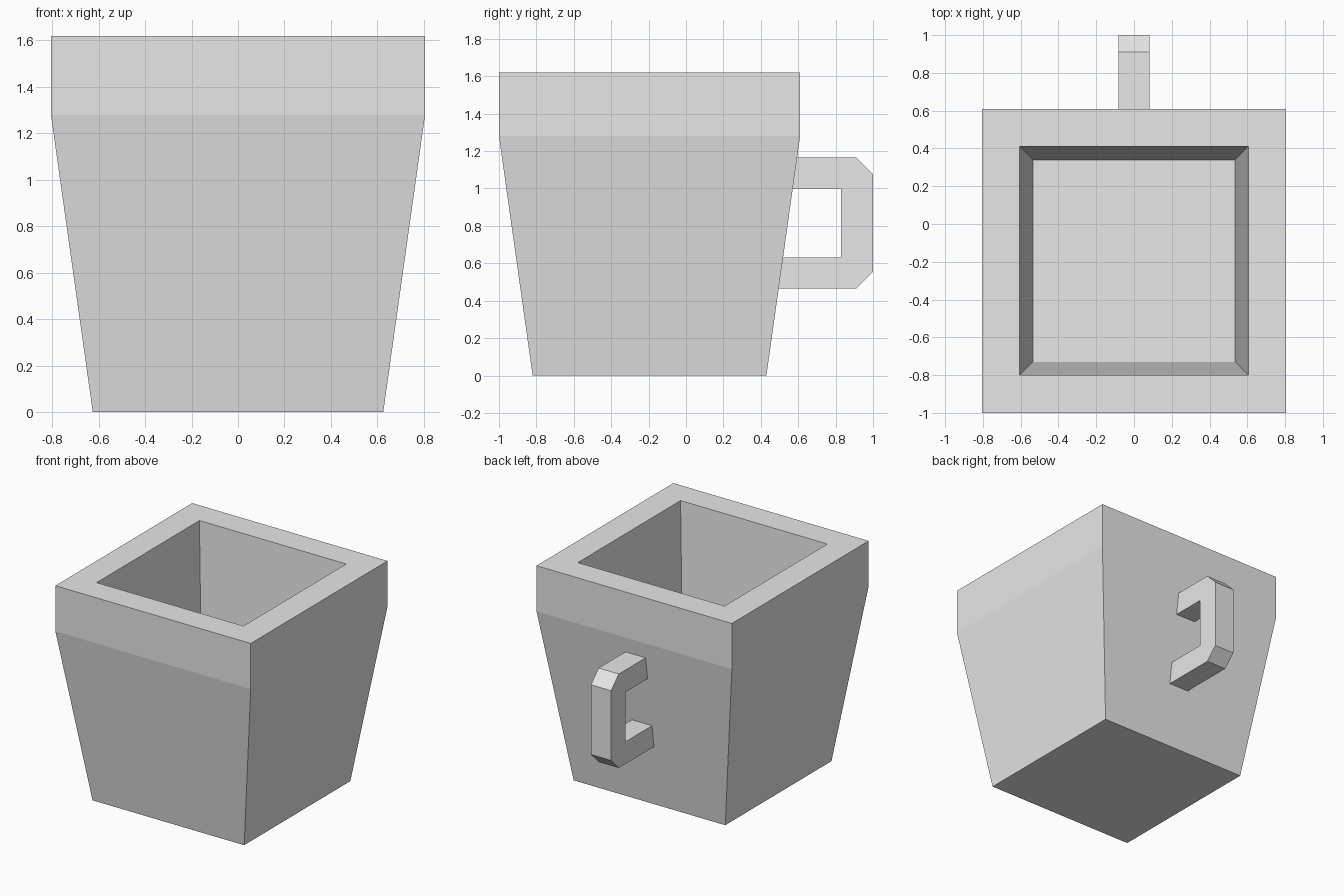
import bpy
import bmesh

cube = bpy.data.objects.get("Cube")
if cube:
    bpy.data.objects.remove(cube, do_unlink=True)

CENTRE_Y = -0.195   # the cup sits forward, leaving room for the handle

clay = bpy.data.materials.new("light grey")
clay.use_nodes = True
grey = (0.8, 0.8, 0.8, 1.0)
clay.diffuse_color = grey
clay.node_tree.nodes["Principled BSDF"].inputs["Base Color"].default_value = grey


def add_object(name, bm):
    bmesh.ops.recalc_face_normals(bm, faces=bm.faces)
    mesh = bpy.data.meshes.new(name)
    bm.to_mesh(mesh)
    bm.free()
    mesh.materials.append(clay)
    obj = bpy.data.objects.new(name, mesh)
    bpy.context.collection.objects.link(obj)
    return obj


def square_loft(name, sections):
    """Join square rings (half width, height) and cap both ends."""
    bm = bmesh.new()
    rings = []
    for half, z in sections:
        corners = [(-1, -1), (1, -1), (1, 1), (-1, 1)]
        rings.append([bm.verts.new((sx * half, CENTRE_Y + sy * half, z))
                      for sx, sy in corners])
    for low, high in zip(rings, rings[1:]):
        for i in range(4):
            j = (i + 1) % 4
            bm.faces.new((low[i], low[j], high[j], high[i]))
    bm.faces.new(rings[0])
    bm.faces.new(rings[-1])
    return add_object(name, bm)


def side_extrusion(name, profile, half_width):
    """Extrude a (y, z) outline across x."""
    bm = bmesh.new()
    face = bm.faces.new([bm.verts.new((-half_width, y, z)) for y, z in profile])
    moved = bmesh.ops.extrude_face_region(bm, geom=[face], use_keep_orig=True)
    verts = [v for v in moved["geom"] if isinstance(v, bmesh.types.BMVert)]
    bmesh.ops.translate(bm, verts=verts, vec=(2 * half_width, 0, 0))
    return add_object(name, bm)


# Cup: tapered body, upright rim band, thick lip, hollow with a floor
square_loft("cup", [(0.625, 0), (0.805, 1.28), (0.805, 1.62),
                    (0.605, 1.62), (0.535, 0.2)])

# Handle: square bracket with chamfered outer corners, set into the back wall
side_extrusion("handle", [
    (0.48, 0.465), (0.91, 0.465), (1.0, 0.555), (1.0, 1.075), (0.91, 1.165),
    (0.56, 1.165), (0.56, 1.0), (0.83, 1.0), (0.83, 0.63), (0.48, 0.63),
], 0.083)
